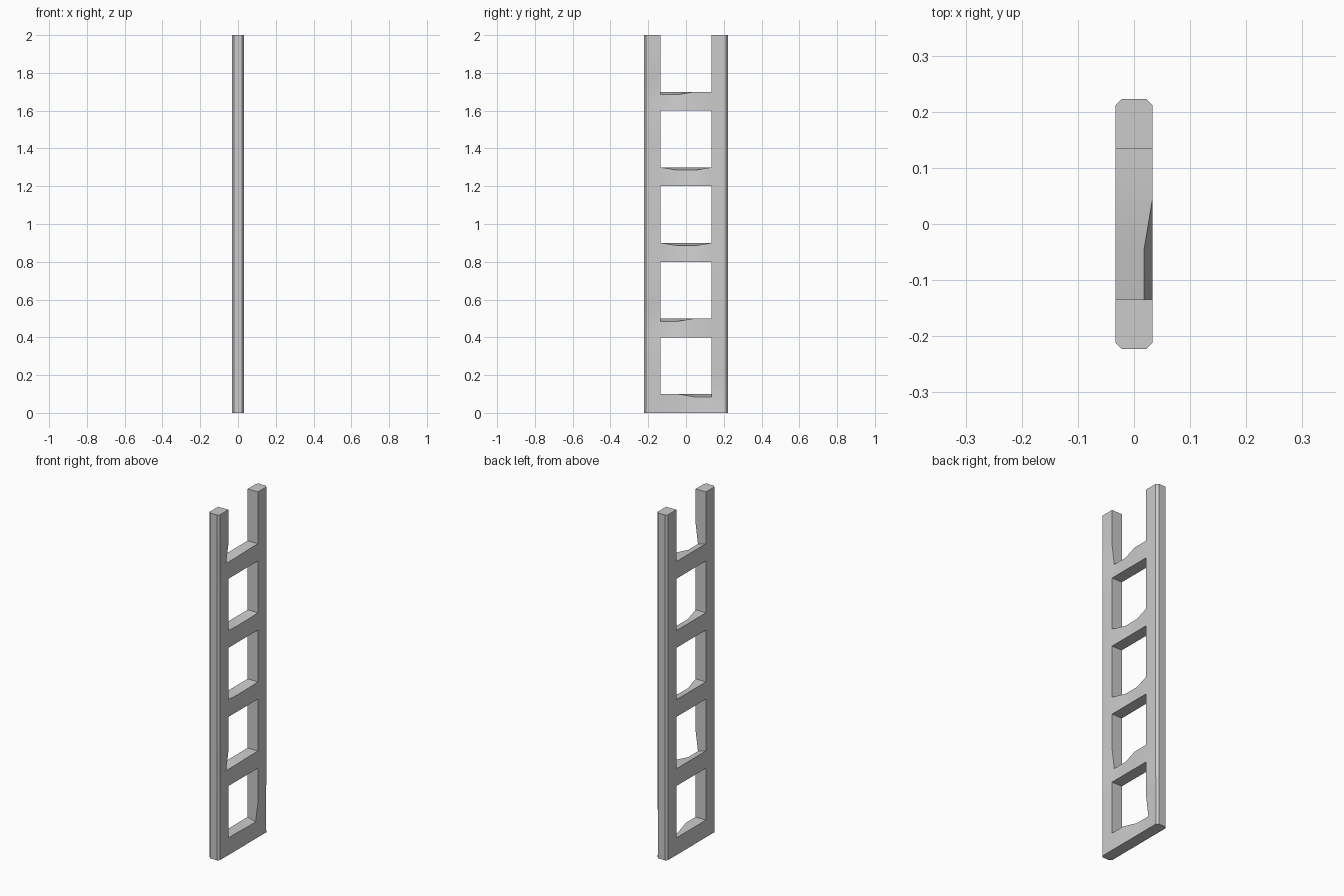
import bpy
import bmesh

if "Cube" in bpy.data.objects:
    bpy.data.objects.remove(bpy.data.objects["Cube"])

HX = 0.033                 # half thickness
HY = 0.2225                # half width
STEP = 0.1                 # vertical grid spacing
COLS = [-HY, -0.135, -0.045, 0.045, 0.135, HY]
ROWS = 20
CHAMFER, WEAR = 0.011, 0.015
# rung row -> columns of the worn top edge points
WORN = {0: (3, 4), 4: (1, 2), 8: (2, 3), 12: (2, 3), 16: (1, 2)}

bm = bmesh.new()

# flat ladder outline: two rails plus a rung every fourth row
grid = [[bm.verts.new((-HX, y, r * STEP)) for y in COLS] for r in range(ROWS + 1)]
for r in range(ROWS):
    for c in range(len(COLS) - 1):
        if c in (0, 4) or r in WORN:
            bm.faces.new((grid[r][c], grid[r][c + 1], grid[r + 1][c + 1], grid[r + 1][c]))
bmesh.ops.delete(bm, geom=[v for v in bm.verts if not v.link_faces], context='VERTS')

# thickness
ext = bmesh.ops.extrude_face_region(bm, geom=bm.faces[:], use_keep_orig=True)
front = [g for g in ext["geom"] if isinstance(g, bmesh.types.BMVert)]
bmesh.ops.translate(bm, verts=front, vec=(2 * HX, 0, 0))

# worn dips on the top edge of each rung
for r, cols in WORN.items():
    for v in front:
        if abs(v.co.z - (r + 1) * STEP) < 1e-4 and any(abs(v.co.y - COLS[c]) < 1e-4 for c in cols):
            v.co.x -= WEAR
            v.co.z -= WEAR

# chamfered outer rail corners
bmesh.ops.recalc_face_normals(bm, faces=bm.faces[:])
corners = [e for e in bm.edges
           if all(abs(abs(v.co.y) - HY) < 1e-4 for v in e.verts)
           and abs(e.verts[0].co.z - e.verts[1].co.z) > 0.01]
bmesh.ops.bevel(bm, geom=corners, offset=CHAMFER, offset_type='OFFSET',
                segments=1, profile=0.5, affect='EDGES')
bmesh.ops.recalc_face_normals(bm, faces=bm.faces[:])

mesh = bpy.data.meshes.new("ladder_frame")
bm.to_mesh(mesh)
bm.free()
ladder = bpy.data.objects.new("ladder_frame", mesh)
bpy.context.collection.objects.link(ladder)
bpy.context.view_layer.objects.active = ladder
ladder.select_set(True)
bpy.ops.object.shade_smooth_by_angle()
